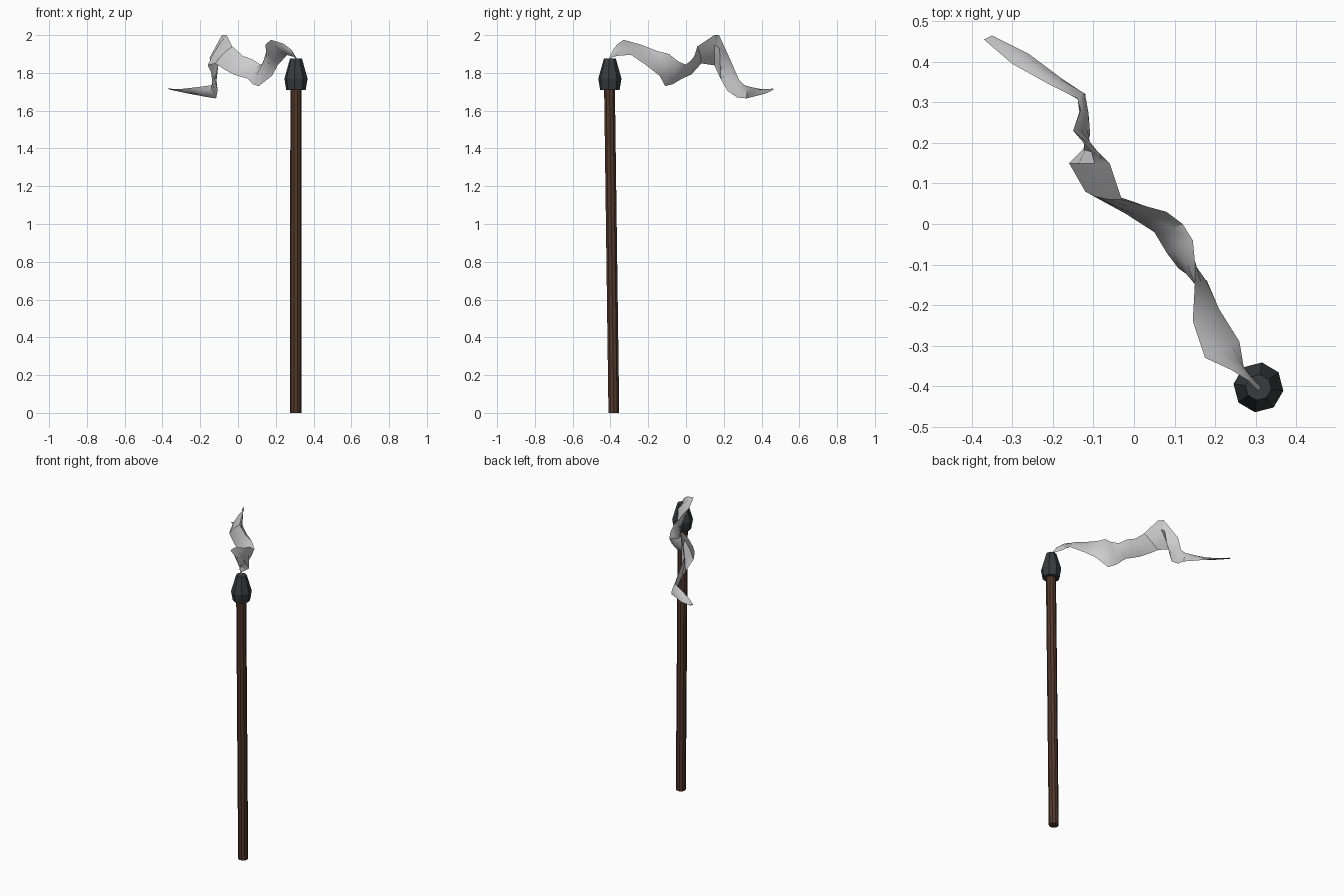
import bpy, bmesh, math
from mathutils import Vector

if "Cube" in bpy.data.objects:
    bpy.data.objects.remove(bpy.data.objects["Cube"])


def material(name, rgb):
    m = bpy.data.materials.new(name)
    m.diffuse_color = (*rgb, 1)
    m.use_nodes = True
    m.node_tree.nodes["Principled BSDF"].inputs["Base Color"].default_value = m.diffuse_color
    return m


def loft(name, rings, mat=None):
    """Skin a list of closed rings and cap both ends."""
    bm = bmesh.new()
    loops = [[bm.verts.new(p) for p in ring] for ring in rings]
    n = len(loops[0])
    for a, b in zip(loops, loops[1:]):
        for i in range(n):
            j = (i + 1) % n
            bm.faces.new((a[i], a[j], b[j], b[i]))
    bm.faces.new(loops[0][::-1])
    bm.faces.new(loops[-1])
    bmesh.ops.recalc_face_normals(bm, faces=bm.faces)
    me = bpy.data.meshes.new(name)
    bm.to_mesh(me)
    bm.free()
    ob = bpy.data.objects.new(name, me)
    bpy.context.collection.objects.link(ob)
    if mat:
        me.materials.append(mat)
    return ob


def ring(x, y, z, r, sides, turn=0.0):
    return [(x + r * math.cos(turn + math.tau * i / sides),
             y + r * math.sin(turn + math.tau * i / sides), z) for i in range(sides)]


wood = material("dark_wood", (0.085, 0.04, 0.025))
char = material("charred", (0.04, 0.043, 0.046))

# Slightly leaning stick
loft("stick", [ring(0.305, -0.382, 0, 0.03, 10), ring(0.307, -0.405, 1.72, 0.03, 10)], wood)

# Eight-sided charred head
turn = math.radians(-8)
loft("burnt_head", [ring(0.307, -0.403, z, r, 8, turn)
                    for z, r in ((1.71, 0.052), (1.77, 0.062), (1.875, 0.032))], char)

# Twisting smoke ribbon: matching points along its two edges
edge_a = [(0.316, -0.405, 1.87), (0.295, -0.385, 1.885), (0.27, -0.35, 1.892),
          (0.26, -0.29, 1.895), (0.21, -0.21, 1.84), (0.18, -0.14, 1.785),
          (0.11, -0.11, 1.73), (0.08, -0.07, 1.74), (0.05, -0.02, 1.77),
          (-0.02, 0.025, 1.79), (-0.075, 0.055, 1.82), (-0.12, 0.08, 1.85),
          (-0.16, 0.15, 1.84), (-0.125, 0.185, 1.765), (-0.108, 0.22, 1.705),
          (-0.115, 0.27, 1.67), (-0.12, 0.32, 1.665), (-0.18, 0.36, 1.675),
          (-0.26, 0.42, 1.69), (-0.35, 0.465, 1.711)]
edge_b = [(0.305, -0.41, 1.875), (0.28, -0.385, 1.925), (0.24, -0.36, 1.955),
          (0.175, -0.33, 1.975), (0.145, -0.24, 1.95), (0.15, -0.15, 1.915),
          (0.15, -0.09, 1.90), (0.145, -0.04, 1.86), (0.12, 0.0, 1.843),
          (0.08, 0.03, 1.87), (0.025, 0.045, 1.89), (-0.03, 0.06, 1.94),
          (-0.06, 0.15, 2.0), (-0.085, 0.175, 2.0), (-0.15, 0.23, 1.88),
          (-0.132, 0.28, 1.765), (-0.14, 0.31, 1.735), (-0.21, 0.345, 1.725),
          (-0.30, 0.395, 1.715), (-0.37, 0.455, 1.716)]
A = [Vector(p) for p in edge_a]
B = [Vector(p) for p in edge_b]
mids = [(a + b) / 2 for a, b in zip(A, B)]
rings = []
for i, (a, b) in enumerate(zip(A, B)):
    along = mids[min(i + 1, len(A) - 1)] - mids[max(i - 1, 0)]
    bulge = along.cross(b - a).normalized() * min(0.008, 0.1 * (b - a).length)
    p, q = a.lerp(b, 0.3), a.lerp(b, 0.7)
    rings.append([a, p + bulge, q + bulge, b, q - bulge, p - bulge])
smoke = loft("smoke_ribbon", rings)
bpy.context.view_layer.objects.active = smoke
smoke.select_set(True)
bpy.ops.object.shade_smooth_by_angle(angle=math.radians(40))
